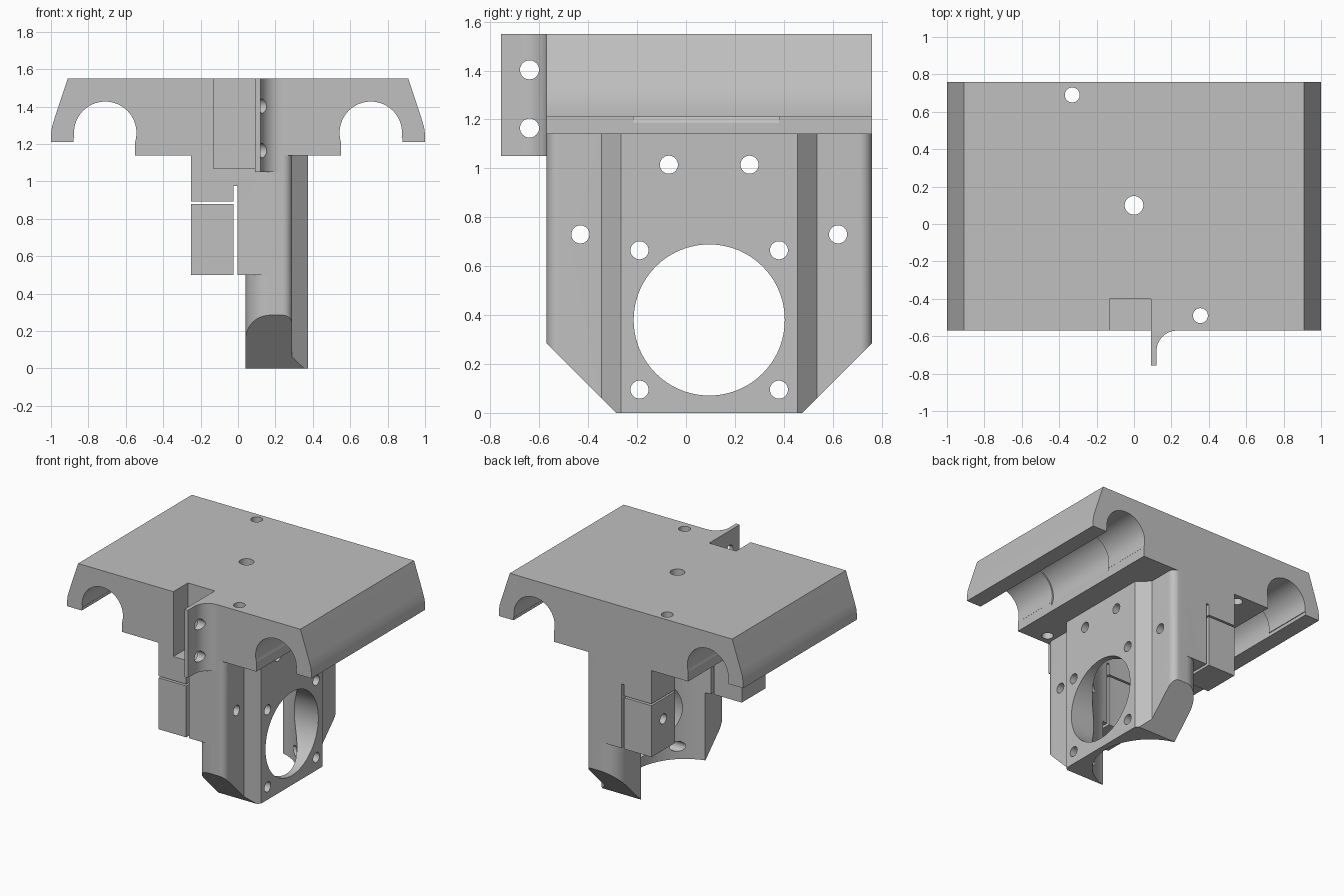
import bpy, bmesh
from math import sin, cos, pi, radians

cube = bpy.data.objects.get("Cube")
if cube:
    bpy.data.objects.remove(cube, do_unlink=True)

# One plain grey plastic
grey = bpy.data.materials.new("grey_plastic")
grey.use_nodes = True
colour = (0.53, 0.53, 0.53, 1)
grey.diffuse_color = colour
grey.node_tree.nodes["Principled BSDF"].inputs["Base Color"].default_value = colour

FRONT, BACK = -0.57, 0.76
MID = (FRONT + BACK) / 2
HALF = (BACK - FRONT) / 2
TOP = 1.55


def prism(name, points, axis, start, end):
    """Extrude a 2D profile along an axis; the profile uses the other two axes in order."""
    place = {"x": lambda u, v: (start, u, v),
             "y": lambda u, v: (u, start, v),
             "z": lambda u, v: (u, v, start)}[axis]
    shift = [(end - start) * (axis == a) for a in "xyz"]
    bm = bmesh.new()
    face = bm.faces.new([bm.verts.new(place(u, v)) for u, v in points])
    grown = bmesh.ops.extrude_face_region(bm, geom=[face])
    verts = [g for g in grown["geom"] if isinstance(g, bmesh.types.BMVert)]
    bmesh.ops.translate(bm, verts=verts, vec=shift)
    bmesh.ops.recalc_face_normals(bm, faces=bm.faces)
    mesh = bpy.data.meshes.new(name)
    bm.to_mesh(mesh)
    bm.free()
    mesh.materials.append(grey)
    obj = bpy.data.objects.new(name, mesh)
    bpy.context.collection.objects.link(obj)
    return obj


def arc(u, v, r, a, b, steps=12):
    angles = [radians(a + (b - a) * i / steps) for i in range(steps + 1)]
    return [(u + r * cos(t), v + r * sin(t)) for t in angles]


def rod(u, v, r, axis, start, end, sides=32):
    ring = [(u + r * cos(2 * pi * i / sides), v + r * sin(2 * pi * i / sides))
            for i in range(sides)]
    return prism("rod", ring, axis, start, end)


def box(x0, x1, y0, y1, z0, z1):
    return prism("box", [(x0, y0), (x1, y0), (x1, y1), (x0, y1)], "z", z0, z1)


def combine(obj, other, operation="DIFFERENCE"):
    other.hide_render = True
    mod = obj.modifiers.new("combine", "BOOLEAN")
    mod.operation = operation
    mod.solver = "EXACT"
    mod.object = other
    bpy.context.view_layer.objects.active = obj
    bpy.ops.object.modifier_apply(modifier=mod.name)
    bpy.data.objects.remove(other, do_unlink=True)


def notch():
    return box(-0.13, 0.09, -0.8, -0.40, 1.07, 1.7)


# Carriage plate with two bearing channels
side = [(0.55, 1.14), (0.55, 1.21), (1.0, 1.21), (1.0, 1.25),
        (0.995, 1.29), (0.98, 1.34), (0.91, TOP)]
outline = side + [(-x, z) for x, z in reversed(side)]
plate = prism("carriage_plate", outline, "y", FRONT, BACK)
for s in (-1, 1):
    combine(plate, rod(s * 0.71, 1.26, 0.167, "y", -1, 1, 64))
    combine(plate, rod(s * 0.71, 1.26, 0.177, "y", -0.215, 0.38, 64))
    inner, outer = sorted((s * 0.552, s * 0.88))
    combine(plate, box(inner, outer, -1, 1, 1.1, 1.235))
for x, y, r in ((-0.33, 0.69, 0.04), (0, 0.1, 0.05), (0.355, -0.49, 0.04)):
    combine(plate, rod(x, y, r, "z", 1, 2))
combine(plate, notch())

# Motor mount: rounded pillars joined by a raised front plate
half = (arc(0.17, HALF - 0.13, 0.13, 180, 90) + arc(0.24, HALF - 0.05, 0.05, 90, 0)
        + [(0.29, 0.44), (0.375, 0.36)])
plan = [(x, MID + d) for x, d in half] + [(x, MID - d) for x, d in reversed(half)]
mount = prism("motor_mount", plan, "z", 0, 1.16)
combine(mount, box(-0.25, 0.18, FRONT, BACK, 0.5, 1.16), "UNION")

# Round inner cavity, open on one side
combine(mount, rod(-0.06, MID, 0.39, "z", -1, 1.3, 96))
combine(mount, box(-0.6, -0.06, MID - 0.39, MID + 0.39, -1, 1.3))

# Motor opening and screw holes
combine(mount, rod(MID, 0.38, 0.309, "x", 0, 1, 96))
screws = [(MID + d, z) for d in (-0.285, 0.285) for z in (0.095, 0.665)]
screws += [(MID + d, 1.015) for d in (-0.165, 0.165)]
screws += [(MID + d, 0.73) for d in (-0.527, 0.527)]
for y, z in screws:
    combine(mount, rod(y, z, 0.037, "x", -1, 1))

# Sloped lower corners
for s in (-1, 1):
    corner = [(MID + s * d, z) for d, z in ((0.695, 0.315), (0.36, -0.02), (0.695, -0.02))]
    combine(mount, prism("corner", corner, "x", -1, 1))

# Clamp slits and belt notch
combine(mount, box(-0.025, -0.003, -1, 1, 0.4, 0.975))
combine(mount, box(-0.4, -0.014, -1, 1, 0.88, 0.893))
combine(mount, notch())

# Belt tab with a filleted root
tab_plan = ([(0.09, -0.5), (0.09, -0.757), (0.12, -0.757)]
            + arc(0.23, -0.68, 0.11, 180, 90) + [(0.23, -0.5)])
tab = prism("belt_tab", tab_plan, "z", 1.05, TOP)
for z in (1.165, 1.403):
    combine(tab, rod(-0.64, z, 0.039, "x", 0, 0.5))

# Smooth the curves, keep the edges crisp
bpy.ops.object.select_all(action="DESELECT")
for obj in (plate, mount, tab):
    obj.select_set(True)
bpy.context.view_layer.objects.active = plate
bpy.ops.object.shade_smooth_by_angle(angle=radians(25))
